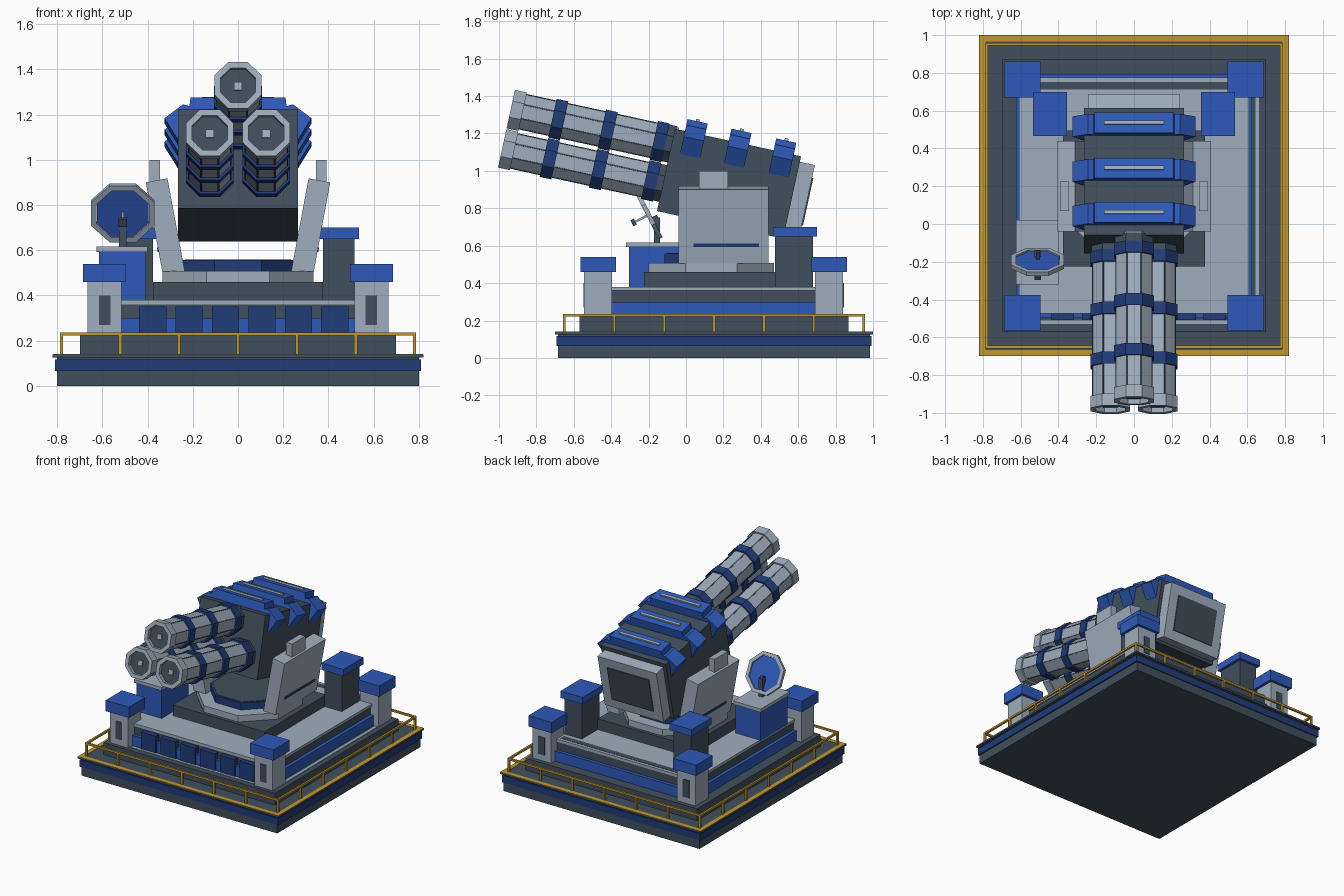
import bpy, bmesh, math
from mathutils import Matrix, Vector

if "Cube" in bpy.data.objects:
    bpy.data.objects.remove(bpy.data.objects["Cube"])


def material(name, hexa):
    c = [int(hexa[i:i + 2], 16) / 255 for i in (0, 2, 4)]
    m = bpy.data.materials.new(name)
    m.diffuse_color = [((v + .055) / 1.055) ** 2.4 if v > .04 else v / 12.92 for v in c] + [1]
    m.use_nodes = True
    m.node_tree.nodes["Principled BSDF"].inputs["Base Color"].default_value = m.diffuse_color
    return m


SLATE = material("slate", "404F5C")
LIGHT = material("light_grey", "9FAEBD")
BLUE = material("blue", "2E5ABA")
NAVY = material("navy", "203C79")
GOLD = material("gold", "C2982F")
CY = 0.15          # middle of the base in y
I = Matrix.Identity(4)


def finish(name, bm, mat, mtx=I):
    bmesh.ops.recalc_face_normals(bm, faces=bm.faces)
    me = bpy.data.meshes.new(name)
    bm.to_mesh(me)
    bm.free()
    me.transform(mtx)
    me.materials.append(mat)
    ob = bpy.data.objects.new(name, me)
    bpy.context.collection.objects.link(ob)
    return ob


def box(name, mat, x, y, z, mtx=I):
    """Box from (min, max) ranges."""
    bm = bmesh.new()
    r = (x, y, z)
    size = Matrix.Diagonal([b - a for a, b in r] + [1])
    mid = Matrix.Translation([(a + b) / 2 for a, b in r])
    bmesh.ops.create_cube(bm, size=1, matrix=mid @ size)
    return finish(name, bm, mat, mtx)


def prism(name, mat, pts, y0, y1, mtx=I):
    """Extrude an (x, z) outline along y."""
    bm = bmesh.new()
    f = bm.faces.new([bm.verts.new((x, y0, z)) for x, z in pts])
    g = bmesh.ops.extrude_face_region(bm, geom=[f])["geom"]
    bmesh.ops.translate(bm, verts=[v for v in g if isinstance(v, bmesh.types.BMVert)],
                        vec=(0, y1 - y0, 0))
    return finish(name, bm, mat, mtx)


def octagon(apothem):
    r = apothem / math.cos(math.pi / 8)
    return [(r * math.cos((k + .5) * math.pi / 4), r * math.sin((k + .5) * math.pi / 4))
            for k in range(8)]


def oct_ring(name, mat, outer, inner, y0, y1, mtx=I):
    """Octagonal ring along y."""
    bm = bmesh.new()
    loops = [[bm.verts.new((x, y, z)) for x, z in octagon(a)]
             for a, y in ((outer, y0), (outer, y1), (inner, y1), (inner, y0))]
    for j in range(4):
        a, b = loops[j], loops[(j + 1) % 4]
        for k in range(8):
            bm.faces.new((a[k], a[(k + 1) % 8], b[(k + 1) % 8], b[k]))
    return finish(name, bm, mat, mtx)


def frame(name, mat, hx, hy, w, z):
    """Rectangular border of width w centred on the base."""
    for s in (-1, 1):
        xs = sorted((s * hx, s * (hx - w)))
        ys = sorted((CY + s * hy, CY + s * (hy - w)))
        box(name + "_side", mat, xs, (CY - hy, CY + hy), z)
        box(name + "_end", mat, (-hx + w, hx - w), ys, z)


def tier(name, mat, hx, hy, z):
    box(name, mat, (-hx, hx), (CY - hy, CY + hy), z)


# Stepped base
tier("base_slab", SLATE, .80, .835, (0, .065))
tier("base_band", NAVY, .81, .842, (.065, .116))
tier("base_neck", SLATE, .80, .835, (.116, .126))
tier("base_plate", SLATE, .82, .85, (.126, .138))
frame("base_border", GOLD, .819, .849, .033, (.134, .14))
tier("lower_tier", SLATE, .70, .72, (.137, .225))
box("ledge_front", LIGHT, (-.5, .5), (-.53, -.512), (.222, .229))
box("ledge_right", LIGHT, (.643, .663), (-.39, .68), (.222, .229))
tier("deck_body", SLATE, .60, .62, (.22, .36))
tier("deck_stripe", BLUE, .625, .645, (.225, .30))
tier("deck_top", LIGHT, .61, .625, (.36, .38))
box("deck_rear_inlay", SLATE, (-.5, .5), (.712, .752), (.378, .382))
box("turret_plinth", SLATE, (-.375, .375), (-.225, .495), (.375, .46))

# Navy front panels
for k in range(6):
    x = -.377 + .161 * k
    box("front_panel", NAVY, (x - .06, x + .06), (-.508, -.46), (.22, .35))

# Guard rail
frame("rail_top", GOLD, .788, .808, .014, (.222, .236))
for k in range(7):
    px, py = -.781 + 1.562 * k / 6, CY - .801 + 1.602 * k / 6
    for s in (-1, 1):
        y = CY + s * .801
        box("rail_post", GOLD, (px - .007, px + .007), (y - .007, y + .007), (.137, .23))
        if 0 < k < 6:
            x = s * .781
            box("rail_post", GOLD, (x - .007, x + .007), (py - .007, py + .007), (.137, .23))

# Corner towers and taller rear towers
for s in (-1, 1):
    x = s * .59
    for y, d in ((-.47, -1), (.765, 1)):
        box("corner_tower", LIGHT, (x - .075, x + .075), (y - .075, y + .075), (.225, .465))
        box("corner_tower_cap", BLUE, (x - .095, x + .095), (y - .095, y + .095), (.46, .54))
        f = y + d * .075
        box("tower_window", SLATE, (x - .026, x + .026), (f - .004, f + .004), (.27, .40))
    x = s * .445
    box("rear_tower", SLATE, (x - .07, x + .07), (.475, .68), (.375, .655))
    box("rear_tower_cap", BLUE, (x - .09, x + .09), (.465, .70), (.65, .70))

# Octagonal turntable
TURN = Matrix.Translation((0, .135, 0)) @ Matrix.Rotation(math.pi / 2, 4, 'X')
oct_ring("turntable_ring", LIGHT, .335, .24, .455, .507, TURN)
prism("turntable_hub", NAVY, octagon(.25), .45, .557, TURN)
prism("turntable_top", SLATE, octagon(.235), .555, .56, TURN)

# Outward leaning yoke arms
for s in (-1, 1):
    arm = [(.235, .505), (.335, .505), (.408, .90), (.312, .918)]
    prism("yoke_arm", LIGHT, [(s * x, z) for x, z in arm], -.04, .44)
    box("yoke_block", LIGHT, sorted((s * .345, s * .392)), (.07, .225), (.89, 1.0))
    slit = [(.345, .592), (.355, .592), (.359, .612), (.349, .612)]
    prism("yoke_slit", NAVY, [(s * x, z) for x, z in slit], .04, .39)

# Launcher pod: local y runs backward along the axis, local z is up
POD = Matrix.Translation((0, -.107, 1.005)) @ Matrix.Rotation(math.radians(-12.3), 4, 'X')
box("pod_body", SLATE, (-.265, .265), (0, .69), (-.225, .225), POD)
box("pod_rear_plate", LIGHT, (-.24, .24), (.69, .772), (-.205, .195), POD)
box("pod_rear_window", SLATE, (-.17, .17), (.77, .779), (-.135, .125), POD)

# Armour bands wrapped over the pod
half = [(.21, .29), (.215, .25), (.243, .258), (.325, .195), (.267, .10)]
outline = half + [(-x, z) for x, z in reversed(half)]
for u in (.11, .35, .595):
    prism("armour_band", BLUE, outline, u - .055, u + .055, POD)
    box("armour_strip", LIGHT, (-.16, .16), (u - .01, u + .01), (.285, .302), POD)

# Three launch tubes with dark seams between their panels
for x, z in ((0, .141), (-.125, -.074), (.125, -.074)):
    T = POD @ Matrix.Translation((x, 0, z))
    prism("tube", LIGHT, octagon(.095), -.84, .02, T)
    for k in range(8):
        S = T @ Matrix.Rotation((k + .5) * math.pi / 4, 4, 'Y')
        box("tube_seam", SLATE, (.096, .1032), (-.815, 0), (-.004, .004), S)
    oct_ring("muzzle_ring", LIGHT, .105, .078, -.88, -.815, T)
    prism("muzzle_disc", SLATE, octagon(.08), -.852, -.838, T)
    box("muzzle_core", LIGHT, (-.018, .018), (-.862, -.85), (-.018, .018), T)
    for u in (-.62, -.35, -.065):
        oct_ring("tube_band", NAVY, .106, .09, u - .032, u + .032, T)
    prism("tube_collar", SLATE, octagon(.1), -.035, .01, T)

# Radar pedestal and dish
box("radar_pedestal", BLUE, (-.615, -.41), (-.305, .01), (.375, .595))
box("radar_cap", LIGHT, (-.625, -.40), (-.32, .02), (.592, .617))
box("radar_post", SLATE, (-.527, -.493), (-.172, -.14), (.61, .75))
DISH = Matrix.Translation((-.51, -.2, .765)) @ Matrix.Rotation(math.radians(27), 4, 'X')
box("radar_bracket", SLATE, (-.01, .01), (0, .04), (-.06, -.02), DISH)
prism("dish_face", BLUE, octagon(.114), -.004, .004, DISH)
oct_ring("dish_rim", LIGHT, .14, .116, -.012, .012, DISH)
box("feed_arm", LIGHT, (-.006, .006), (-.085, 0), (-.006, .006), DISH)
box("feed_head", SLATE, (-.018, .018), (-.1, -.08), (-.018, .018), DISH)
